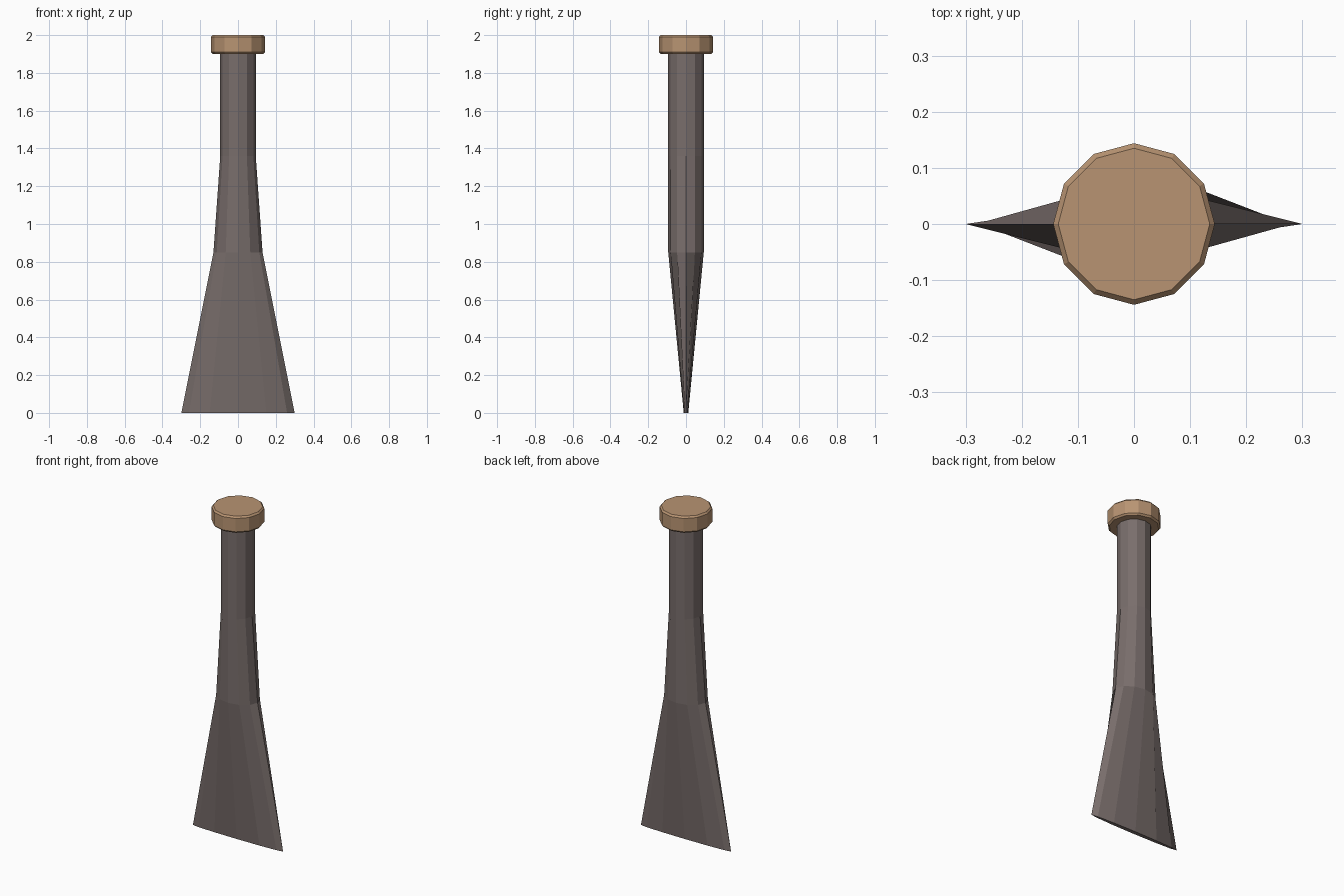
import bpy, bmesh, math

if "Cube" in bpy.data.objects:
    bpy.data.objects.remove(bpy.data.objects["Cube"])

SIDES = 12


def material(name, rgb):
    m = bpy.data.materials.new(name)
    m.diffuse_color = (*rgb, 1)
    m.use_nodes = True
    m.node_tree.nodes["Principled BSDF"].inputs["Base Color"].default_value = m.diffuse_color
    return m


def loft(name, rings, mat):
    """Closed skin through elliptical 12-sided rings given as (z, x radius, y radius)."""
    bm = bmesh.new()
    loops = []
    for z, rx, ry in rings:
        loops.append([bm.verts.new((rx * math.cos(math.tau * i / SIDES),
                                    ry * math.sin(math.tau * i / SIDES), z))
                      for i in range(SIDES)])
    for a, b in zip(loops, loops[1:]):
        for i in range(SIDES):
            j = (i + 1) % SIDES
            bm.faces.new((a[i], a[j], b[j], b[i]))
    bm.faces.new(loops[0][::-1])
    bm.faces.new(loops[-1])
    bmesh.ops.recalc_face_normals(bm, faces=bm.faces[:])
    mesh = bpy.data.meshes.new(name)
    bm.to_mesh(mesh)
    bm.free()
    mesh.materials.append(mat)
    obj = bpy.data.objects.new(name, mesh)
    bpy.context.collection.objects.link(obj)
    return obj


steel = material("dark_steel", (0.19, 0.155, 0.148))
tan = material("tan_cap", (0.48, 0.295, 0.168))

# Round shaft flattening into a wide chisel blade
loft("chisel_shaft", [(0.0, 0.30, 0.012), (0.85, 0.13, 0.094),
                      (1.36, 0.094, 0.094), (1.91, 0.094, 0.094)], steel)

# Striking cap with chamfered rims
loft("striking_cap", [(1.90, 0.135, 0.135), (1.91, 0.144, 0.144),
                      (1.99, 0.144, 0.144), (2.0, 0.135, 0.135)], tan)
